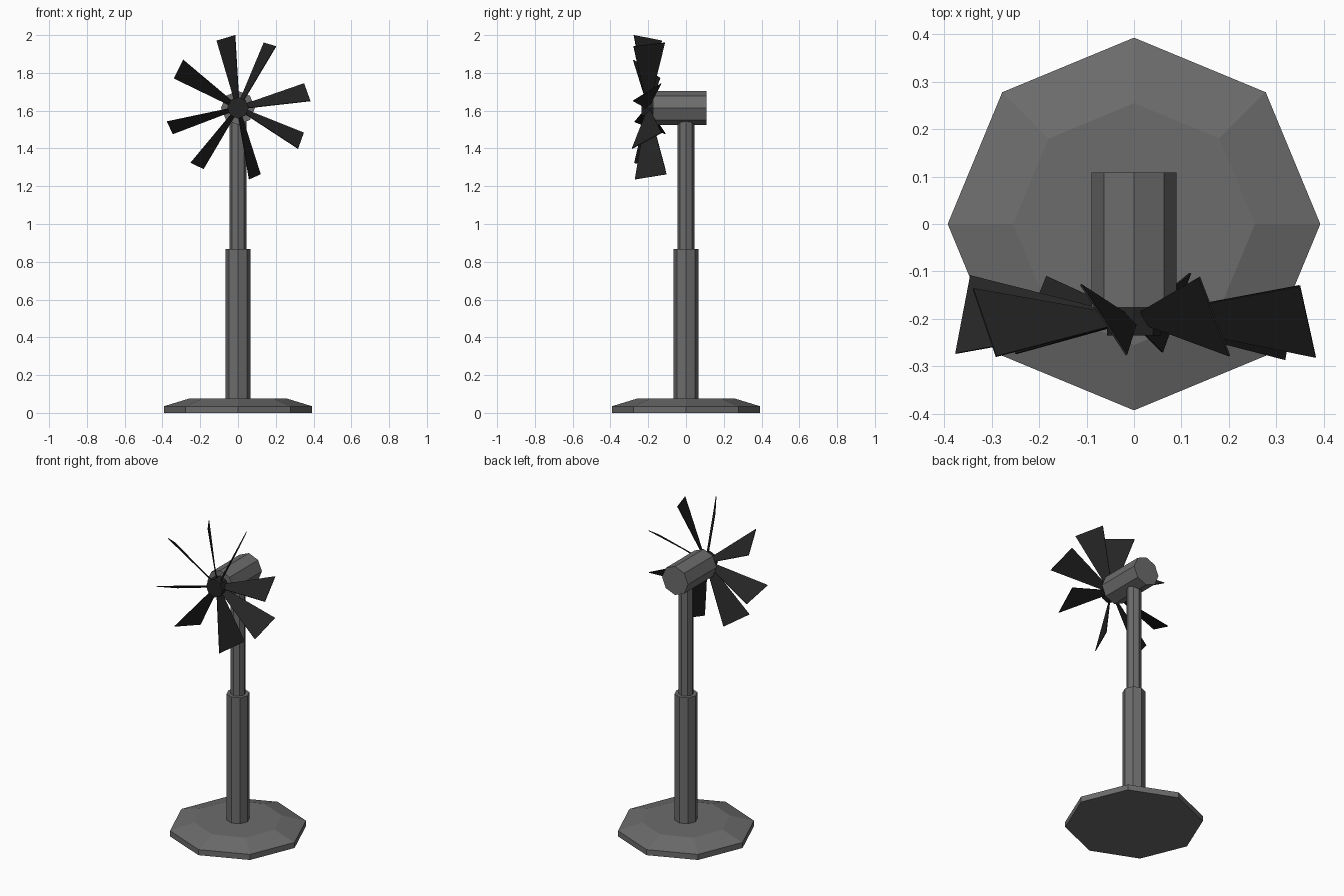
import bpy, bmesh, math
from mathutils import Vector

if "Cube" in bpy.data.objects:
    bpy.data.objects.remove(bpy.data.objects["Cube"])


def material(name, v):
    m = bpy.data.materials.new(name)
    m.diffuse_color = (v, v, v, 1)
    m.use_nodes = True
    m.node_tree.nodes["Principled BSDF"].inputs["Base Color"].default_value = m.diffuse_color
    return m


GREY = material("grey metal", 0.15)
BLACK = material("black plastic", 0.018)
HUB_Z = 1.615


def finish(name, bm, mat):
    bmesh.ops.recalc_face_normals(bm, faces=bm.faces)
    me = bpy.data.meshes.new(name)
    bm.to_mesh(me)
    bm.free()
    me.materials.append(mat)
    ob = bpy.data.objects.new(name, me)
    bpy.context.collection.objects.link(ob)
    return ob


def octagon_stack(name, profile, mat, along_y=False):
    """Closed eight-sided solid from (radius, position) rings."""
    bm = bmesh.new()
    rings = []
    for r, h in profile:
        ring = []
        for i in range(8):
            a = math.tau * i / 8
            u, v = r * math.cos(a), r * math.sin(a)
            ring.append(bm.verts.new((u, h, HUB_Z + v) if along_y else (u, v, h)))
        rings.append(ring)
    for lo, hi in zip(rings, rings[1:]):
        for i in range(8):
            j = (i + 1) % 8
            bm.faces.new((lo[i], lo[j], hi[j], hi[i]))
    bm.faces.new(rings[0])
    bm.faces.new(rings[-1])
    return finish(name, bm, mat)


# Stand and motor
octagon_stack("base", [(0.393, 0), (0.393, 0.035), (0.255, 0.077)], GREY)
octagon_stack("lower_pole", [(0.066, 0.07), (0.066, 0.868)], GREY)
octagon_stack("upper_pole", [(0.044, 0.86), (0.044, 1.56)], GREY)
octagon_stack("motor_housing", [(0.09, -0.176), (0.09, 0.109)], GREY, True)
octagon_stack("hub", [(0.057, -0.235), (0.057, -0.17)], BLACK, True)

# Slightly uneven blades: angle, pitch, depth of the tip
blades = [(99.8, 56, -0.202), (63.2, 68.6, -0.195), (12.7, 57, -0.206),
          (-27.6, 60.6, -0.208), (-76.3, 69, -0.187), (234.8, 66, -0.192),
          (196.3, 66.7, -0.191), (146.9, 53, -0.208)]
bm = bmesh.new()
for angle, pitch, tip_y in blades:
    a = math.radians(angle)
    out = Vector((math.cos(a), 0, math.sin(a)))
    side = Vector((math.sin(a), 0, -math.cos(a)))

    def edge(radius, y, width, deg, skew):
        p = math.radians(deg)
        half = (side * math.cos(p) + Vector((0, -math.sin(p), 0))) * width / 2 + out * skew
        mid = out * radius + Vector((0, y, HUB_Z))
        return bm.verts.new(mid - half), bm.verts.new(mid + half)

    r0, r1 = edge(0.04, -0.2, 0.032, pitch - 12, 0)
    t0, t1 = edge(0.376, tip_y, 0.179, pitch, 0.006)
    bm.faces.new((r0, r1, t1, t0))
fan = finish("fan_blades", bm, BLACK)
mod = fan.modifiers.new("thickness", 'SOLIDIFY')
mod.thickness = 0.004
mod.offset = 0
